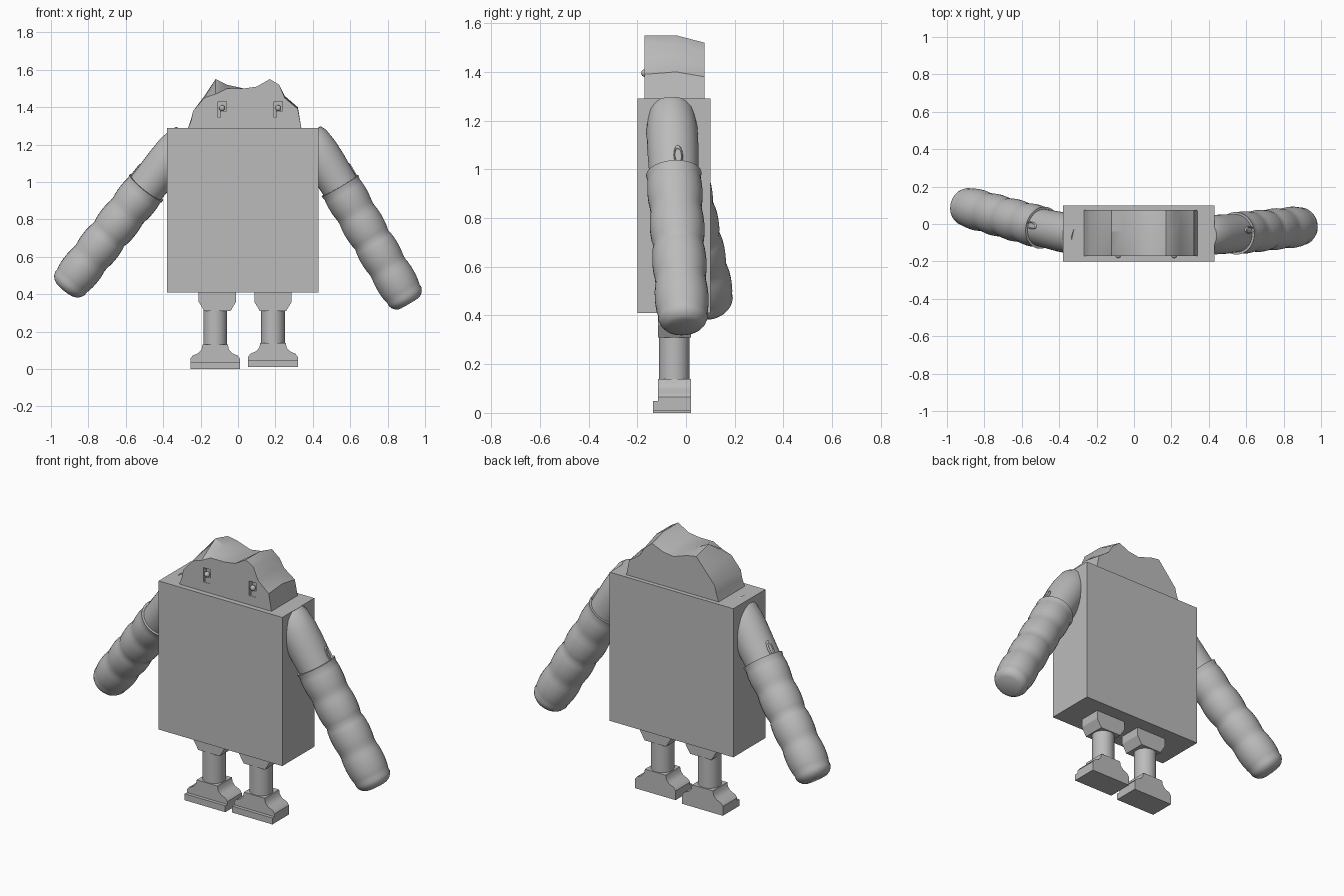
import bpy, bmesh, math
from mathutils import Vector

default = bpy.data.objects.get("Cube")
if default:
    bpy.data.objects.remove(default, do_unlink=True)

grey = bpy.data.materials.new("plain_grey")
grey.use_nodes = True
COLOUR = (0.5, 0.5, 0.5, 1)
grey.diffuse_color = COLOUR
grey.node_tree.nodes["Principled BSDF"].inputs["Base Color"].default_value = COLOUR


def make(name, bm, smooth=None):
    """Turn a bmesh into a finished object."""
    bmesh.ops.recalc_face_normals(bm, faces=bm.faces[:])
    mesh = bpy.data.meshes.new(name)
    bm.to_mesh(mesh)
    bm.free()
    mesh.materials.append(grey)
    obj = bpy.data.objects.new(name, mesh)
    bpy.context.collection.objects.link(obj)
    if smooth:
        bpy.ops.object.select_all(action='DESELECT')
        obj.select_set(True)
        bpy.context.view_layer.objects.active = obj
        bpy.ops.object.shade_smooth_by_angle(angle=math.radians(smooth))
    return obj


def loft(name, rings, smooth=None):
    """Skin a list of equal closed rings and cap both ends."""
    bm = bmesh.new()
    rows = [[bm.verts.new(p) for p in ring] for ring in rings]
    n = len(rows[0])
    for a, b in zip(rows, rows[1:]):
        for i in range(n):
            j = (i + 1) % n
            bm.faces.new((a[i], a[j], b[j], b[i]))
    bm.faces.new(rows[0])
    bm.faces.new(rows[-1])
    return make(name, bm, smooth)


def box(name, low, high):
    corners = [(low[0], low[2]), (high[0], low[2]), (high[0], high[2]), (low[0], high[2])]
    return loft(name, [[(x, y, z) for x, z in corners] for y in (low[1], high[1])])


def spun(name, start, end, profile, sides=32):
    """Round part along an axis; profile holds (distance, radius)."""
    start, axis = Vector(start), Vector(end) - Vector(start)
    turn = axis.to_track_quat('Z', 'Y')
    rings = [[start + turn @ Vector((r * math.cos(a), r * math.sin(a), d))
              for a in (math.tau * i / sides for i in range(sides))] for d, r in profile]
    return loft(name, rings, 40)


# Body
box("body", (-0.38, -0.2, 0.41), (0.43, 0.1, 1.29))

# Head: ragged outline (x, front height, middle height, back height)
OUTLINE = [(-0.27, 1.28, 1.28, 1.28), (-0.25, 1.33, 1.34, 1.34), (-0.24, 1.38, 1.38, 1.38),
           (-0.18, 1.45, 1.46, 1.45), (-0.12, 1.47, 1.55, 1.52), (-0.06, 1.5, 1.52, 1.51),
           (0.03, 1.5, 1.5, 1.48), (0.1, 1.51, 1.5, 1.49), (0.17, 1.55, 1.55, 1.52),
           (0.22, 1.52, 1.52, 1.48), (0.25, 1.45, 1.46, 1.43), (0.32, 1.39, 1.4, 1.38),
           (0.34, 1.28, 1.28, 1.28)]
head = loft("head", [[(p[0], y, p[k]) for p in OUTLINE]
                     for y, k in ((-0.17, 1), (-0.04, 2), (0.075, 3))], 35)

# Eyes: cut sockets with a small bead and a lower lid
for side, x in (("right", -0.085), ("left", 0.215)):
    cutter = box(side + "_socket_cutter", (x - 0.023, -0.2, 1.345), (x + 0.023, -0.14, 1.43))
    cutter.hide_render = True
    cutter.hide_viewport = True
    cutter.display_type = 'WIRE'
    cut = head.modifiers.new(side + "_socket", 'BOOLEAN')
    cut.operation = 'DIFFERENCE'
    cut.object = cutter
    box(side + "_eye_lid", (x - 0.012, -0.168, 1.345), (x + 0.023, -0.13, 1.38))
    bm = bmesh.new()
    bmesh.ops.create_uvsphere(bm, u_segments=12, v_segments=8, radius=0.016)
    bmesh.ops.translate(bm, verts=bm.verts[:], vec=(x, -0.168, 1.395))
    make(side + "_eye", bm, 60)

# Arms: smooth upper arm, cuff, then a forearm of soft bulges
ARMS = {"right": ((-0.29, -0.065, 1.22), (-0.49, -0.02, 0.97), (-0.925, 0.1, 0.425)),
        "left": ((0.39, -0.06, 1.23), (0.545, -0.05, 0.98), (0.915, -0.01, 0.35))}
for side, (shoulder, elbow, tip) in ARMS.items():
    upper = (Vector(elbow) - Vector(shoulder)).length
    spun(side + "_upper_arm", shoulder, elbow,
         [(-0.03, 0.08), (0, 0.095), (0.08, 0.105), (0.16, 0.106), (upper + 0.03, 0.1)])

    length = (Vector(tip) - Vector(elbow)).length
    steps, bulges = 30, 4
    forearm = [(0, 0.1), (0, 0.114)]
    for i in range(1, steps + 1):
        t = i / steps
        wave = abs(math.sin(math.pi * bulges * t))
        forearm.append((t * (length - 0.06), 0.104 + 0.01 * wave ** 0.7 - 0.004 * t))
    # Rounded fist end
    for a in (15, 35, 55, 75):
        a = math.radians(a)
        forearm.append((length - 0.06 + 0.06 * math.sin(a), 0.05 + 0.053 * math.cos(a)))
    spun(side + "_forearm", elbow, tip, forearm)

    # Small loop standing above the cuff
    down = (Vector(tip) - Vector(elbow)).normalized()
    sign = 1 if side == "left" else -1
    out = Vector((sign, 0, 0.6))
    out = (out - down * out.dot(down)).normalized()
    across = down.cross(out)
    centre = Vector(elbow) - down * 0.03 + out * 0.099 - across * 0.02 * sign
    rings = []
    for i in range(16):
        u = math.tau * i / 16
        spoke = down * math.cos(u) * 0.04 + across * math.sin(u) * 0.016
        rings.append([centre + spoke * (1 + 0.2 * math.cos(v)) + out * 0.008 * math.sin(v)
                      for v in (math.tau * k / 8 for k in range(8))])
    loft(side + "_cuff_loop", rings + rings[:1], 60)

# Legs: hip block, round shin, flared foot and toe strip
FRONT, BACK = -0.115, 0.02
HIP = [(-0.1, 0.42), (0.1, 0.42), (0.1, 0.36), (0.07, 0.31), (-0.07, 0.31), (-0.1, 0.36)]
HALF_FOOT = [(0.133, 0), (0.133, 0.055), (0.12, 0.072), (0.09, 0.085), (0.073, 0.105), (0.068, 0.13)]
FOOT = HALF_FOOT + [(-x, z) for x, z in reversed(HALF_FOOT)]
for side, x, lift in (("right", -0.122, 0), ("left", 0.187, 0.01)):
    hip_x = x + (0.012 if side == "right" else 0)
    loft(side + "_hip", [[(hip_x + px, y, pz) for px, pz in HIP] for y in (FRONT, BACK)])
    spun(side + "_shin", (x, -0.048, 0.1), (x, -0.048, 0.33), [(0, 0.063), (0.23, 0.063)])
    loft(side + "_foot", [[(x + px, y, pz + lift) for px, pz in FOOT] for y in (FRONT, BACK)], 30)
    box(side + "_toe", (x - 0.133, -0.135, lift), (x + 0.133, FRONT, lift + 0.038))
